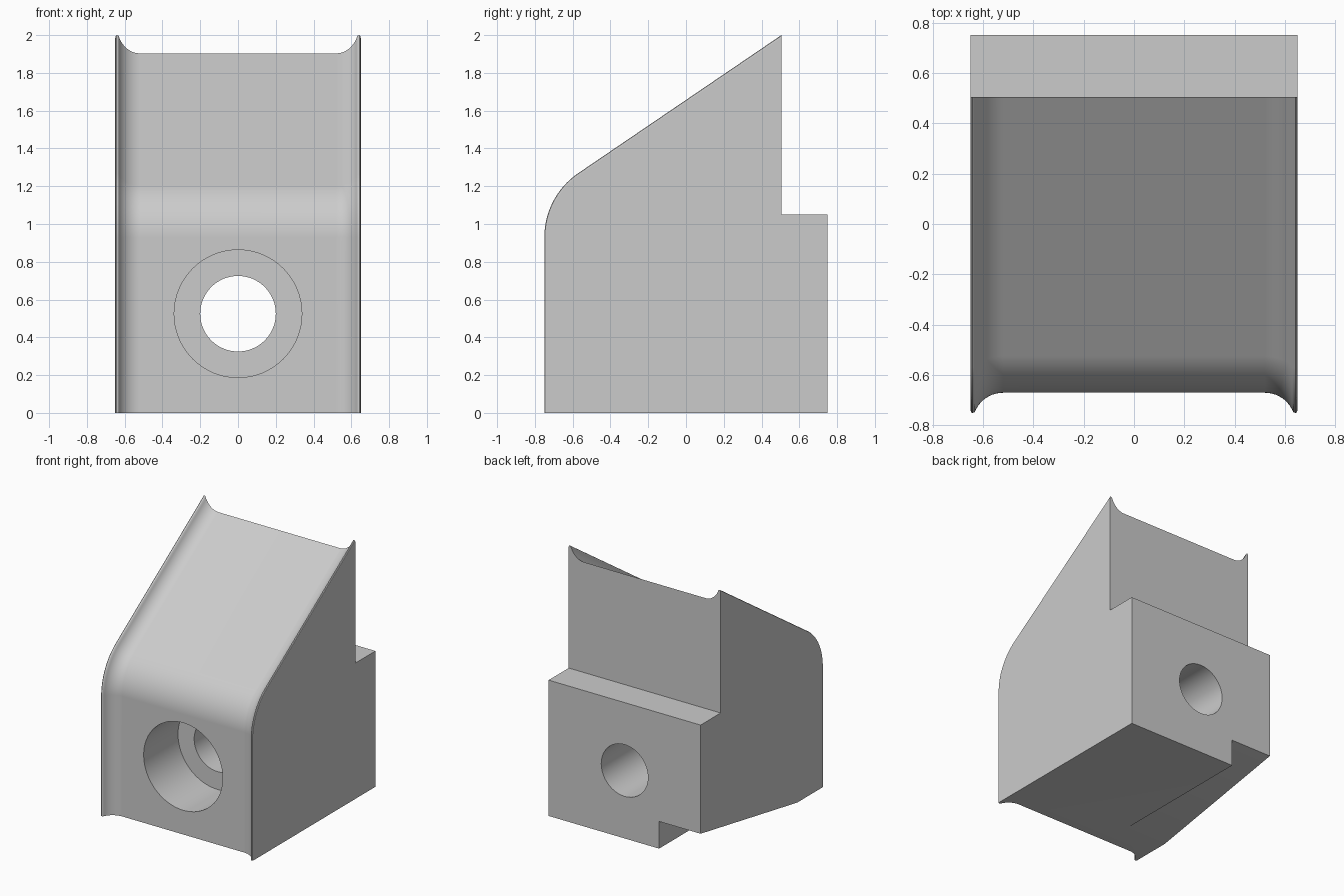
import bpy, bmesh, math
from mathutils import Vector

if "Cube" in bpy.data.objects:
    bpy.data.objects.remove(bpy.data.objects["Cube"], do_unlink=True)

HALF, FRONT, BACK, STEP_Y, STEP_Z = 0.65, -0.75, 0.75, 0.505, 1.05
SLOPE = math.radians(34.2)      # pitch of the sloping top
BEND_R, BEND_Z = 0.41, 0.93     # rounded bend between front and slope
LIP, FILLET = 0.08, 0.12        # raised side lips and their inner fillet
HOLE_Z = 0.525

grey = bpy.data.materials.new("light_grey")
grey.use_nodes = True
grey.diffuse_color = (0.6, 0.6, 0.6, 1)
grey.node_tree.nodes["Principled BSDF"].inputs["Base Color"].default_value = (0.6, 0.6, 0.6, 1)


def make_object(name, bm):
    bmesh.ops.recalc_face_normals(bm, faces=bm.faces)
    mesh = bpy.data.meshes.new(name)
    bm.to_mesh(mesh)
    bm.free()
    mesh.materials.append(grey)
    obj = bpy.data.objects.new(name, mesh)
    bpy.context.collection.objects.link(obj)
    return obj


# Cross-section (x, depth): rounded lip tip, concave fillet, flat middle
fillet_x = HALF - 0.13
start = math.asin((FILLET - LIP + 0.004) / FILLET)
half_section = [(HALF, 0.012), (HALF - 0.003, 0.003), (HALF - 0.008, 0), (HALF - 0.013, 0.001)]
for k in range(11):
    a = start + (math.pi / 2 - start) * k / 10
    half_section.append((fillet_x + FILLET * math.cos(a),
                         LIP - FILLET + FILLET * math.sin(a)))
section = [(-x, d) for x, d in half_section] + half_section[::-1]


# Outline of the front and top at a given depth below the lip
def outline(depth):
    cy, r = FRONT + BEND_R, BEND_R - depth
    pts = [(FRONT + depth, 0)]
    steps = 20
    for k in range(steps + 1):
        a = (math.pi / 2 - SLOPE) * k / steps
        pts.append((cy - r * math.cos(a), BEND_Z + r * math.sin(a)))
    y, z = pts[-1]
    pts.append((STEP_Y, z + (STEP_Y - y) * math.tan(SLOPE)))
    return pts


# Main block: swept lipped surface closed by sides, back, ledge and base
bm = bmesh.new()
cols = [[bm.verts.new((x, y, z)) for y, z in outline(d)] for x, d in section]
for a, b in zip(cols, cols[1:]):
    for i in range(len(a) - 1):
        bm.faces.new((a[i], b[i], b[i + 1], a[i + 1]))
rears = [[bm.verts.new((s * HALF, y, z)) for y, z in
          ((STEP_Y, STEP_Z), (BACK, STEP_Z), (BACK, 0))] for s in (-1, 1)]
left, right = rears
bm.faces.new(cols[0] + left)
bm.faces.new(cols[-1] + right)
bm.faces.new([c[-1] for c in cols] + [right[0], left[0]])
for i in range(2):
    bm.faces.new((left[i], right[i], right[i + 1], left[i + 1]))
bm.faces.new([c[0] for c in cols] + [right[2], left[2]])
block = make_object("wedge_block", bm)


# Cutters
def bore(name, radius, y0, y1):
    bpy.ops.mesh.primitive_cylinder_add(vertices=64, radius=radius, depth=y1 - y0,
                                        location=(0, (y0 + y1) / 2, HOLE_Z),
                                        rotation=(math.pi / 2, 0, 0))
    obj = bpy.context.object
    obj.name = name
    obj.data.materials.append(grey)
    return obj


def ramp_cutter():
    bm = bmesh.new()
    tip, rise = -0.43, 0.21
    run = BACK - tip
    tri = [(tip - 0.2, -0.2 * rise / run), (BACK + 0.2, rise * (run + 0.2) / run),
           (BACK + 0.2, -0.2 * rise / run)]
    face = bm.faces.new([bm.verts.new((-0.8, y, z)) for y, z in tri])
    ext = bmesh.ops.extrude_face_region(bm, geom=[face])
    bmesh.ops.translate(bm, vec=Vector((0.505, 0, 0)),
                        verts=[v for v in ext["geom"] if isinstance(v, bmesh.types.BMVert)])
    return make_object("ramp_cutter", bm)


cutters = [bore("counterbore_cutter", 0.338, -1, -0.25),
           bore("through_hole_cutter", 0.2, -0.6, 1), ramp_cutter()]
bpy.ops.object.select_all(action="DESELECT")
bpy.context.view_layer.objects.active = block
block.select_set(True)
for c in cutters:
    mod = block.modifiers.new(c.name, "BOOLEAN")
    mod.operation, mod.solver, mod.object = "DIFFERENCE", "EXACT", c
    bpy.ops.object.modifier_apply(modifier=mod.name)
    bpy.data.objects.remove(c, do_unlink=True)

# Smooth curved areas, keep edges crisp
bpy.ops.object.shade_smooth_by_angle(angle=math.radians(40))
weighted = block.modifiers.new("weighted_normals", "WEIGHTED_NORMAL")
weighted.keep_sharp = True
